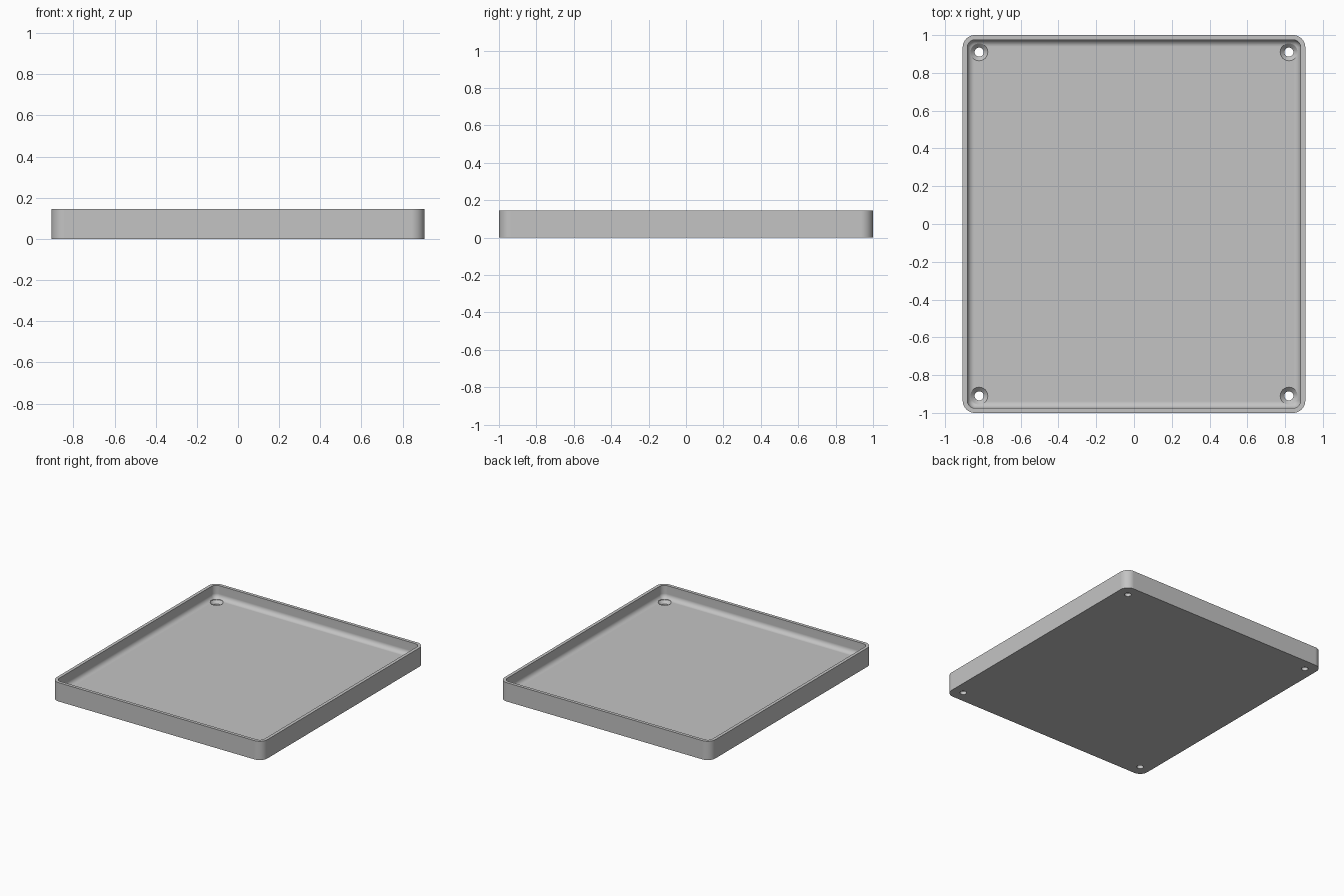
import bpy, bmesh, math

cube = bpy.data.objects.get("Cube")
if cube:
    bpy.data.objects.remove(cube, do_unlink=True)

HALF_X, HALF_Y, HEIGHT = 0.907, 1.0, 0.146
CORNER, WALL, FLOOR, FILLET = 0.065, 0.025, 0.046, 0.036
HOLE_X, HOLE_Y = 0.82, 0.91

grey = bpy.data.materials.new("light grey")
grey.use_nodes = True
grey.diffuse_color = (0.55, 0.55, 0.55, 1)
grey.node_tree.nodes["Principled BSDF"].inputs["Base Color"].default_value = (0.55, 0.55, 0.55, 1)


def rounded_ring(inset, z, steps=10):
    """Rounded rectangle outline, moved inwards by inset."""
    radius = CORNER - inset
    points = []
    for quarter, (sx, sy) in enumerate([(1, 1), (-1, 1), (-1, -1), (1, -1)]):
        for i in range(steps + 1):
            a = (quarter + i / steps) * math.pi / 2
            points.append((sx * (HALF_X - CORNER) + radius * math.cos(a),
                           sy * (HALF_Y - CORNER) + radius * math.sin(a), z))
    return points


def circle_ring(cx, cy, radius, z, steps=40):
    turns = [2 * math.pi * i / steps for i in range(steps)]
    return [(cx + radius * math.cos(a), cy + radius * math.sin(a), z) for a in turns]


def loft(name, rings):
    """Closed solid skinned through a list of rings."""
    bm = bmesh.new()
    loops = [[bm.verts.new(p) for p in ring] for ring in rings]
    for low, high in zip(loops, loops[1:]):
        for i in range(len(low)):
            j = (i + 1) % len(low)
            bm.faces.new((low[i], low[j], high[j], high[i]))
    bm.faces.new(loops[0][::-1])
    bm.faces.new(loops[-1])
    bmesh.ops.recalc_face_normals(bm, faces=bm.faces)
    mesh = bpy.data.meshes.new(name)
    bm.to_mesh(mesh)
    bm.free()
    mesh.materials.append(grey)
    obj = bpy.data.objects.new(name, mesh)
    bpy.context.collection.objects.link(obj)
    return obj


# Tray: outer wall, rim, inner wall, then a rounded fillet down to the floor
rings = [rounded_ring(0, 0), rounded_ring(0, HEIGHT), rounded_ring(WALL, HEIGHT)]
for i in range(9):
    a = i / 8 * math.pi / 2
    rings.append(rounded_ring(WALL + FILLET * (1 - math.cos(a)),
                              FLOOR + FILLET * (1 - math.sin(a))))
tray = loft("tray", rings)
bpy.context.view_layer.objects.active = tray
tray.select_set(True)

# Countersunk screw holes in the four corners
for sx in (-1, 1):
    for sy in (-1, 1):
        profile = [(0.024, -0.05), (0.024, FLOOR - 0.022), (0.046, FLOOR), (0.046, HEIGHT - 0.02)]
        cutter = loft("hole_cutter", [circle_ring(sx * HOLE_X, sy * HOLE_Y, r, z) for r, z in profile])
        cutter.hide_render = True
        cut = tray.modifiers.new("screw_hole", "BOOLEAN")
        cut.operation = "DIFFERENCE"
        cut.solver = "EXACT"
        cut.object = cutter
        bpy.ops.object.modifier_apply(modifier=cut.name)
        bpy.data.objects.remove(cutter, do_unlink=True)

# Smooth curves, with the large faces kept flat
bpy.ops.object.shade_smooth_by_angle(angle=math.radians(30))
weighted = tray.modifiers.new("weighted_normals", "WEIGHTED_NORMAL")
weighted.keep_sharp = True
